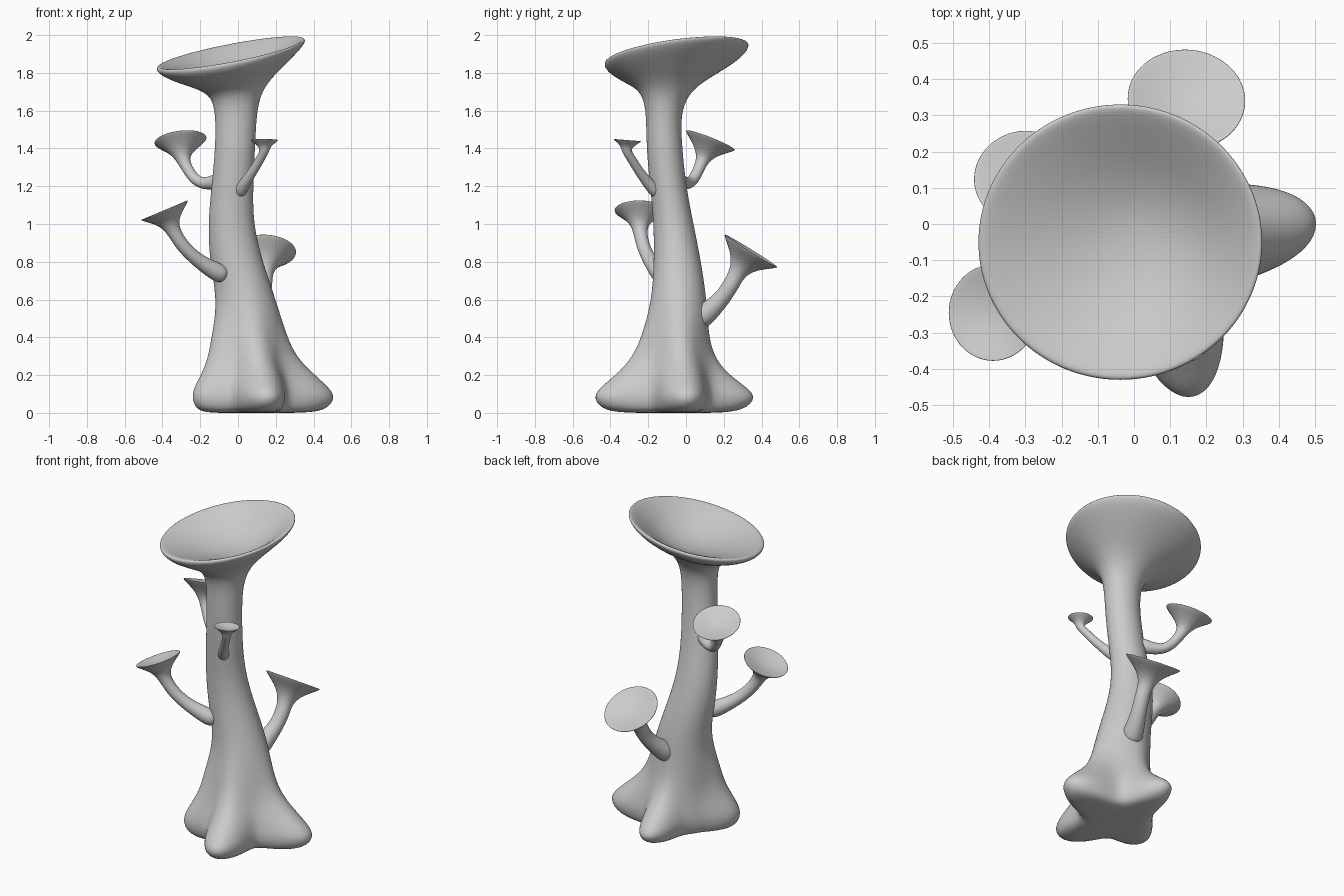
import bpy, bmesh, math
from mathutils import Vector

if "Cube" in bpy.data.objects:
    bpy.data.objects.remove(bpy.data.objects["Cube"])

UP = Vector((0, 0, 1))


def loft(name, rings):
    """Skin a list of equal-length point rings, close both ends, smooth it."""
    bm = bmesh.new()
    vr = [[bm.verts.new(p) for p in ring] for ring in rings]
    n = len(vr[0])
    for a, b in zip(vr, vr[1:]):
        for i in range(n):
            j = (i + 1) % n
            bm.faces.new((a[i], a[j], b[j], b[i]))
    bm.faces.new(vr[0][::-1])
    bm.faces.new(vr[-1])
    bmesh.ops.recalc_face_normals(bm, faces=bm.faces)
    me = bpy.data.meshes.new(name)
    bm.to_mesh(me)
    bm.free()
    for p in me.polygons:
        p.use_smooth = True
    ob = bpy.data.objects.new(name, me)
    bpy.context.collection.objects.link(ob)
    sub = ob.modifiers.new("smooth", 'SUBSURF')
    sub.levels = sub.render_levels = 2
    return ob


# Root lobes: direction (deg), extra reach, width (deg), how quickly it fades upward
LOBES = [(8, .235, 25, 1.0), (-79, .245, 24, 1.1), (207, .15, 27, .6), (96, .22, 21, 1.7)]


def trunk_ring(z, cx, cy, rx, ry, lobe=0.0, tilt=0.0, n=40):
    pts = []
    for i in range(n):
        t = 2 * math.pi * i / n
        r = 0.0
        for ang, amp, width, fade in LOBES:
            d = (math.degrees(t) - ang + 180) % 360 - 180
            r += amp * lobe ** fade * math.exp(-(d / width) ** 2) if lobe else 0
        dx, dy = (rx + r) * math.cos(t), (ry + r) * math.sin(t)
        pts.append((cx + dx, cy + dy, z + tilt * (.19 * dx + .13 * dy)))
    return pts


# Trunk with spreading roots, flowing into the tilted bowl cap
TRUNK = [
    (0, .08, -.05, .06, .06, .2),
    (0, .08, -.05, .17, .17, .72),
    (.03, .08, -.05, .20, .20, .93),
    (.09, .08, -.05, .21, .21, 1.03),
    (.15, .08, -.05, .205, .205, .82),
    (.22, .08, -.05, .195, .195, .5),
    (.30, .07, -.05, .18, .18, .27),
    (.40, .06, -.05, .175, .165, .12),
    (.60, .045, -.035, .155, .145),
    (.80, -.01, -.045, .14, .125),
    (1.0, -.04, -.065, .12, .105),
    (1.2, -.03, -.095, .11, .095),
    (1.4, -.015, -.115, .105, .095),
    (1.58, -.01, -.12, .108, .09),
    (1.68, -.01, -.108, .13, .12, 0, .3),
    (1.74, -.02, -.09, .19, .18, 0, .7),
    (1.80, -.03, -.065, .285, .28, 0, .95),
    (1.855, -.038, -.052, .365, .36, 0, 1),
    (1.89, -.038, -.05, .397, .385, 0, 1),
    (1.91, -.038, -.05, .392, .38, 0, 1),
    (1.90, -.036, -.05, .36, .35, 0, 1),
    (1.86, -.02, -.045, .27, .265, 0, .95),
    (1.815, 0, -.04, .17, .165, 0, .8),
    (1.785, 0, -.04, .06, .06, 0, .6),
]
loft("trunk_and_cap", [trunk_ring(*row) for row in TRUNK])


def disc_ring(c, normal, r, n=16):
    q = UP.rotation_difference(normal)
    return [c + q @ Vector((r * math.cos(2 * math.pi * i / n),
                            r * math.sin(2 * math.pi * i / n), 0)) for i in range(n)]


def sprout(name, stalk, radius, centre, normal, R):
    """Bent stalk that flares into a small cup with the given rim."""
    c, nrm = Vector(centre), Vector(normal).normalized()
    path = [Vector(p) for p in stalk] + [c - nrm * R * .85]
    rings = []
    for i, p in enumerate(path):
        t = path[min(i + 1, len(path) - 1)] - path[max(i - 1, 0)]
        if i == len(path) - 1:
            t = t.normalized() + nrm
        # stalk swells a little where it leaves the trunk
        swell = (1.6, 1.25)[i] if i < 2 else 1.0
        rings.append(disc_ring(p, t.normalized(), radius * swell))
    for depth, r in [(.5, .45), (.24, .76), (.05, 1.01), (0, 1.02),
                     (.02, .93), (.12, .6), (.2, .2)]:
        rings.append(disc_ring(c - nrm * R * depth, nrm, R * r))
    loft(name, rings)


# Four side sprouts
sprout("sprout_left_low",
       [(-.06, -.12, .72), (-.15, -.16, .765), (-.23, -.20, .82), (-.30, -.23, .89)],
       .036, (-.39, -.245, 1.075), (-.42, 0, 1), .135)
sprout("sprout_left_high",
       [(-.07, -.06, 1.24), (-.14, -.015, 1.215), (-.205, .025, 1.215), (-.25, .055, 1.26)],
       .03, (-.305, .13, 1.445), (-.12, .40, 1), .14)
sprout("sprout_front_high",
       [(0, -.14, 1.15), (.035, -.20, 1.215), (.08, -.25, 1.28), (.115, -.285, 1.34)],
       .024, (.14, -.31, 1.445), (0, .08, 1), .073)
sprout("sprout_back_low",
       [(.07, .05, .48), (.10, .13, .545), (.125, .195, .61), (.14, .24, .68)],
       .044, (.145, .345, .86), (.05, .62, 1), .165)
